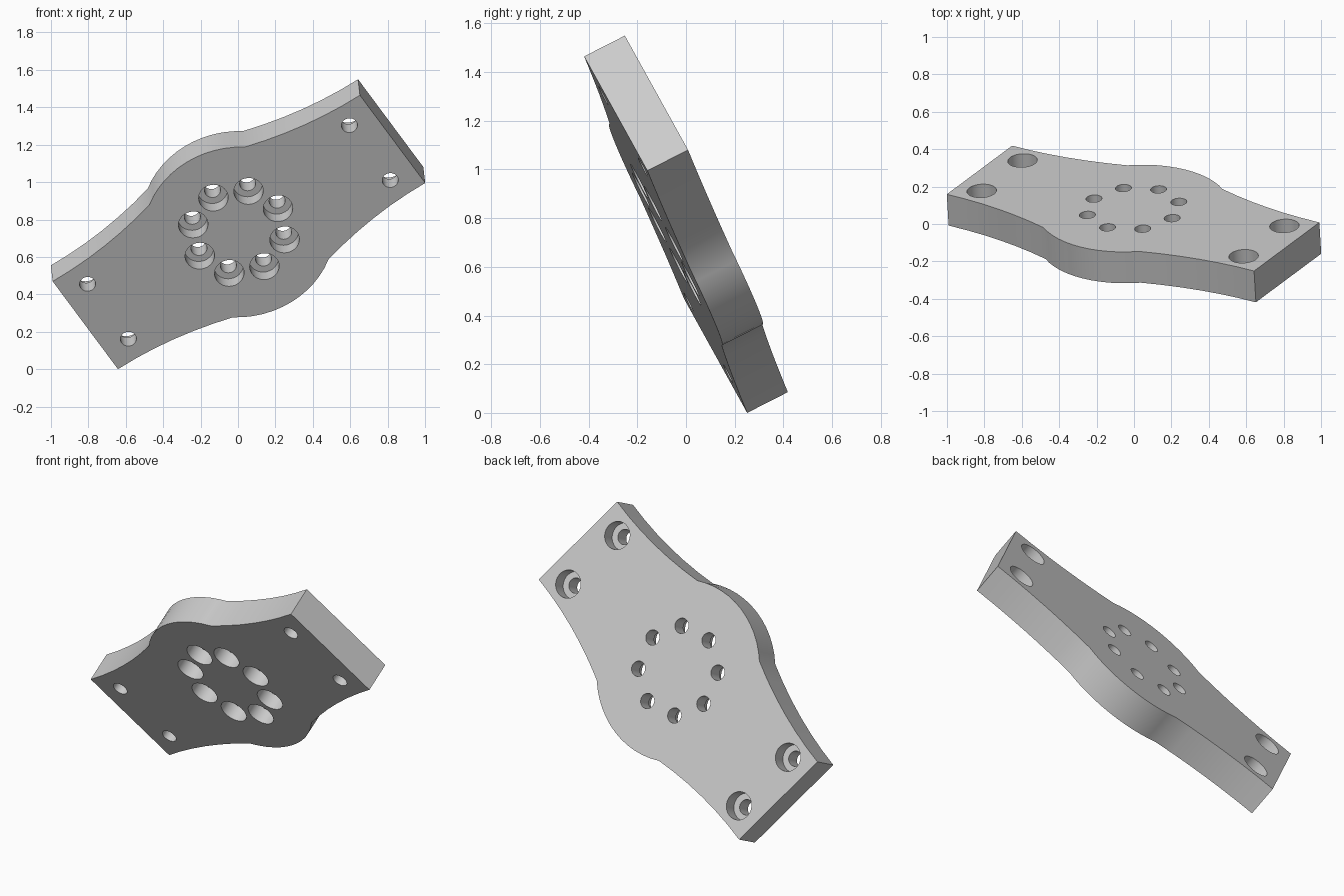
import bpy, bmesh
from math import pi, sin, cos, acos, hypot
from mathutils import Matrix, Vector

cube = bpy.data.objects.get("Cube")
if cube:
    bpy.data.objects.remove(cube, do_unlink=True)

HALF_LEN, END_HALF, HALF_T = 0.982, 0.32, 0.094
HUB_R, HUB_X = 0.511, 0.305
DIP = 0.026                      # inward bow of each arm edge
BOLT_R, BORE_R = 0.043, 0.079

grey = bpy.data.materials.new("light grey metal")
grey.use_nodes = True
colour = (0.6, 0.6, 0.6, 1)
grey.diffuse_color = colour
grey.node_tree.nodes["Principled BSDF"].inputs["Base Color"].default_value = colour


def make_object(name, bm):
    bmesh.ops.recalc_face_normals(bm, faces=bm.faces)
    mesh = bpy.data.meshes.new(name)
    bm.to_mesh(mesh)
    bm.free()
    mesh.materials.append(grey)
    obj = bpy.data.objects.new(name, mesh)
    bpy.context.collection.objects.link(obj)
    return obj


# Outline: bowed arms flowing into a round hub, mirrored to the other edge
hub_y = (HUB_R ** 2 - HUB_X ** 2) ** 0.5
arm = []
for i in range(6):
    t = i / 6
    arm.append((HALF_LEN + (HUB_X - HALF_LEN) * t,
                END_HALF + (hub_y - END_HALF) * t - 4 * DIP * t * (1 - t)))
start = acos(HUB_X / HUB_R)
hub = []
for i in range(13):
    a = start + (pi - 2 * start) * i / 12
    hub.append((HUB_R * cos(a), HUB_R * sin(a)))
upper = arm + hub + [(-x, y) for x, y in reversed(arm)]
outline = upper + [(-x, -y) for x, y in upper]

bm = bmesh.new()
base = bm.faces.new([bm.verts.new((x, y, -HALF_T)) for x, y in outline])
top = bmesh.ops.extrude_face_region(bm, geom=[base])
bmesh.ops.translate(bm, vec=(0, 0, 2 * HALF_T),
                    verts=[v for v in top["geom"] if isinstance(v, bmesh.types.BMVert)])
plate = make_object("mounting_plate", bm)


# Stepped drill: wide counterbore on one side, narrow bolt hole on the other
def add_drill(bm, x, y, side, sides=32):
    rings = []
    for r, z in ((BORE_R, 0.2), (BORE_R, 0.005), (BOLT_R, 0.005), (BOLT_R, -0.2)):
        rings.append([bm.verts.new((x + r * cos(2 * pi * k / sides),
                                    y + r * sin(2 * pi * k / sides), z * side))
                      for k in range(sides)])
    for lo, hi in zip(rings, rings[1:]):
        for k in range(sides):
            n = (k + 1) % sides
            bm.faces.new((lo[k], lo[n], hi[n], hi[k]))
    bm.faces.new(rings[0])
    bm.faces.new(rings[-1])


bm = bmesh.new()
for k in range(8):               # hub ring, counterbored from the front
    add_drill(bm, 0.25 * cos(k * pi / 4), 0.25 * sin(k * pi / 4), 1)
for sx in (-1, 1):               # end holes, counterbored from the back
    for sy in (-1, 1):
        add_drill(bm, 0.837 * sx, 0.2 * sy, -1)
drills = make_object("drill_cutter", bm)
drills.hide_render = True

cut = plate.modifiers.new("holes", 'BOOLEAN')
cut.operation = 'DIFFERENCE'
cut.solver = 'EXACT'
cut.object = drills
bpy.context.view_layer.update()
bpy.ops.object.select_all(action='DESELECT')
plate.select_set(True)
bpy.context.view_layer.objects.active = plate
bpy.ops.object.modifier_apply(modifier=cut.name)
bpy.data.objects.remove(drills, do_unlink=True)
bpy.ops.object.shade_smooth_by_angle(angle=pi / 6)

# Tilt the plate into its leaning pose
u = Vector((0.8364, -0.2088, 0.5067)).normalized()
v = Vector((-0.546, -0.4056, 0.733))
v = (v - u * v.dot(u)).normalized()
w = u.cross(v)
pose = Matrix((u, v, w)).transposed().to_4x4()
plate.data.transform(pose)
lowest = min(p.co.z for p in plate.data.vertices)
plate.data.transform(Matrix.Translation((0, 0, -lowest)))
